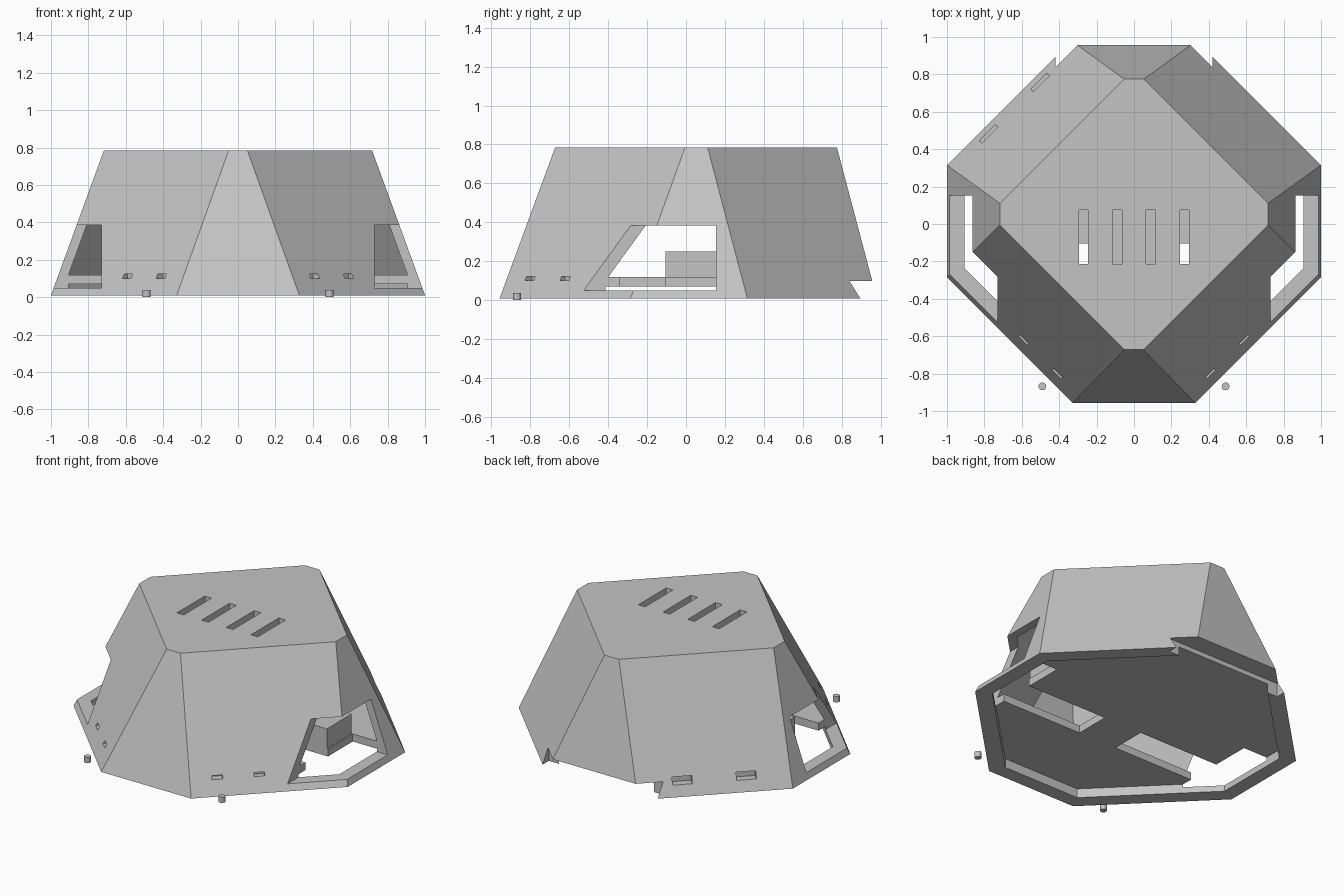
import bpy, bmesh, math
from mathutils import Matrix

if "Cube" in bpy.data.objects:
    bpy.data.objects.remove(bpy.data.objects["Cube"])

grey = bpy.data.materials.new("plain grey")
grey.diffuse_color = (0.55, 0.55, 0.55, 1)
grey.use_nodes = True
grey.node_tree.nodes["Principled BSDF"].inputs["Base Color"].default_value = grey.diffuse_color

Z0, Z1 = 0.01, 0.785
# Octagon extents: side, front, back, front diagonal sum, back diagonal sum
BASE = (1.0, 0.957, 0.98, 1.285, 1.315)
TOP = (0.717, 0.672, 0.775, 0.722, 0.828)


def ring(z, inset=0.0):
    t = (z - Z0) / (Z1 - Z0)
    sx, f, b, df, db = (p + (q - p) * t for p, q in zip(BASE, TOP))
    sx, f, b = sx - inset, f - inset, b - inset
    df, db = df - inset * math.sqrt(2), db - inset * math.sqrt(2)
    half = [(df - f, -f), (sx, sx - df), (sx, db - sx), (db - b, b)]
    return half + [(-x, y) for x, y in reversed(half)]


def make(name, bm):
    bmesh.ops.recalc_face_normals(bm, faces=bm.faces[:])
    me = bpy.data.meshes.new(name)
    bm.to_mesh(me)
    bm.free()
    me.materials.append(grey)
    ob = bpy.data.objects.new(name, me)
    bpy.context.collection.objects.link(ob)
    return ob


def loft(name, low, zl, high, zh):
    bm = bmesh.new()
    a = [bm.verts.new((x, y, zl)) for x, y in low]
    b = [bm.verts.new((x, y, zh)) for x, y in high]
    n = len(a)
    bm.faces.new(a)
    bm.faces.new(b)
    for i in range(n):
        j = (i + 1) % n
        bm.faces.new((a[i], a[j], b[j], b[i]))
    return make(name, bm)


def box(name, x0, x1, y0, y1, z0, z1):
    r = [(x0, y0), (x1, y0), (x1, y1), (x0, y1)]
    return loft(name, r, z0, r, z1)


def turned_box(name, centre, size, angle):
    bm = bmesh.new()
    m = Matrix.Translation(centre) @ Matrix.Rotation(angle, 4, 'Z') @ Matrix.Diagonal((*size, 1))
    bmesh.ops.create_cube(bm, size=1, matrix=m)
    return make(name, bm)


def cut(target, cutter):
    mod = target.modifiers.new("cut", 'BOOLEAN')
    mod.operation = 'DIFFERENCE'
    mod.solver = 'EXACT'
    mod.object = cutter
    bpy.context.view_layer.objects.active = target
    bpy.ops.object.modifier_apply(modifier=mod.name)
    bpy.data.objects.remove(cutter)


# Tapered octagonal housing
shell = loft("housing", ring(Z0), Z0, ring(Z1), Z1)

# Inner cavity above the floor plate, and recess below it
cut(shell, loft("cavity", ring(0.12, 0.054), 0.12, ring(0.735, 0.054), 0.735))
recess = ring(0.05, 0.08)
cut(shell, loft("recess", recess, -0.1, recess, 0.07))

# Notch along the lower back edge
cut(shell, box("back_notch", -0.42, 0.42, 0.83, 1.2, -0.1, 0.1))

# Four slots in the roof
for x in (-0.27, -0.09, 0.09, 0.27):
    cut(shell, box("slot", x - 0.025, x + 0.025, -0.215, 0.075, 0.65, 0.9))

for s in (-1, 1):
    # Side opening and the floor cutout next to it
    cut(shell, box("opening", min(s * 0.73, s * 1.3), max(s * 0.73, s * 1.3), -1.2, 0.153, 0.05, 0.385))
    cut(shell, box("floor_cutout", min(s * 0.14, s * 0.75), max(s * 0.14, s * 0.75), -0.34, -0.105, 0.04, 0.15))
    # Small vents low in the front diagonals
    for x, y in ((0.41, -0.80), (0.60, -0.63)):
        cut(shell, turned_box("vent", (s * x, y, 0.112), (0.065, 0.09, 0.022), s * math.pi / 4))

# Wider vents in the back left diagonal
for x, y in ((-0.505, 0.76), (-0.78, 0.485)):
    cut(shell, turned_box("wide_vent", (x, y, 0.1), (0.12, 0.09, 0.045), math.pi / 4))

for s, side in ((-1, "left"), (1, "right")):
    # Inner block standing on the floor plate
    box(side + "_inner_block", min(s * 0.45, s * 0.722), max(s * 0.45, s * 0.722), -0.105, 0.153, 0.115, 0.25)
    # Separate round peg in front
    bm = bmesh.new()
    bmesh.ops.create_cone(bm, cap_ends=True, segments=12, radius1=0.021, radius2=0.021,
                          depth=0.038, matrix=Matrix.Translation((s * 0.49, -0.868, 0.019)))
    make(side + "_peg", bm)
